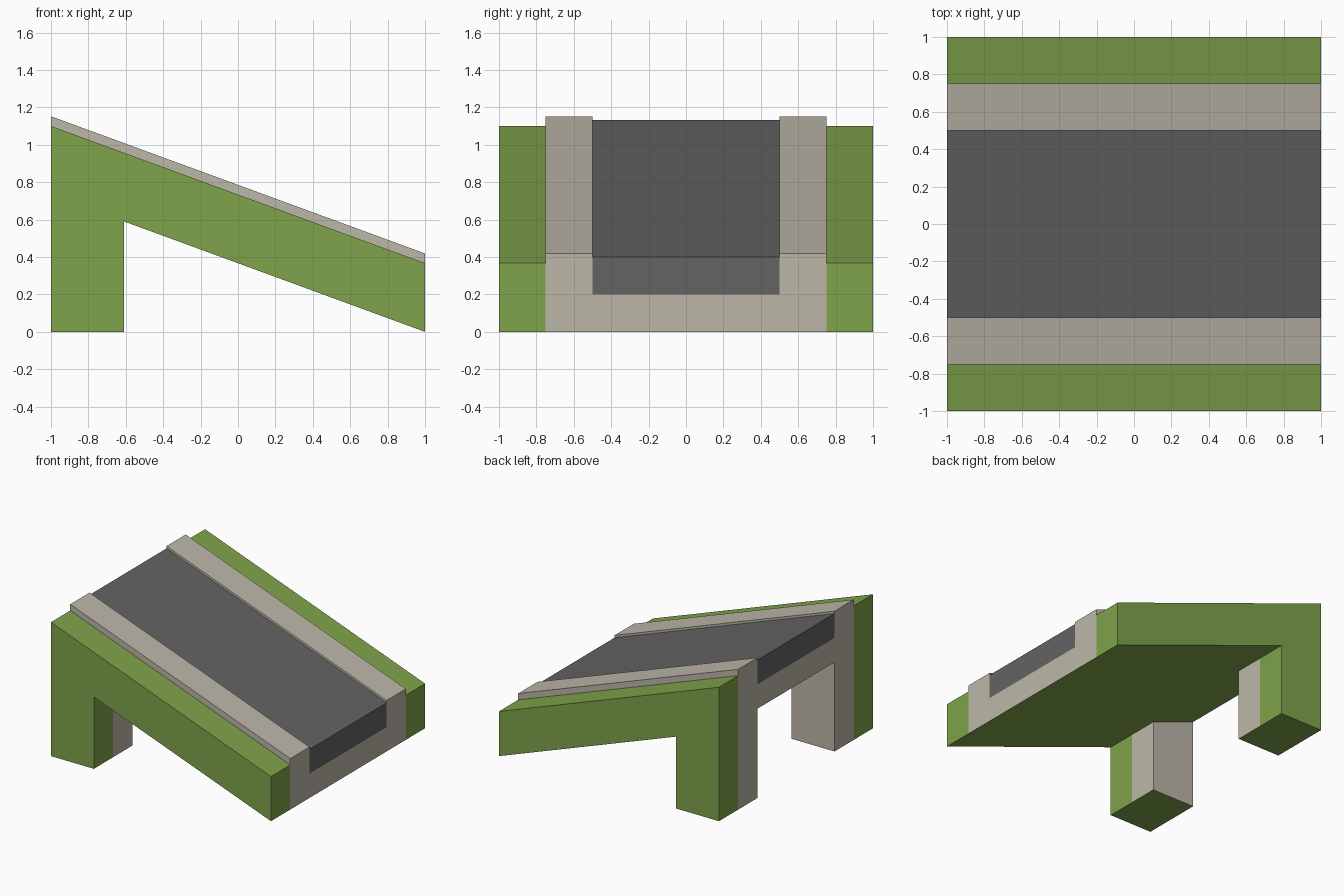
import bpy
import bmesh

cube = bpy.data.objects.get("Cube")
if cube:
    bpy.data.objects.remove(cube, do_unlink=True)


def make_material(name, color):
    mat = bpy.data.materials.new(name)
    mat.use_nodes = True
    mat.diffuse_color = (*color, 1)
    mat.node_tree.nodes["Principled BSDF"].inputs["Base Color"].default_value = (*color, 1)
    return mat


GREEN = make_material("grass green", (0.212, 0.366, 0.070))
STONE = make_material("pale stone", (0.509, 0.474, 0.397))
ASPHALT = make_material("dark asphalt", (0.125, 0.125, 0.125))

SLOPE = 0.3667
LEG_X = -0.61


def ramp(x, offset=0):
    """Height above the sloping underside at x."""
    return SLOPE * (1 - x) + offset


def extrude_profile(name, profile, y0, y1, mat, under=None):
    """Extrude an x-z profile along y; downward faces may take another colour."""
    bm = bmesh.new()
    face = bm.faces.new([bm.verts.new((x, y0, z)) for x, z in profile])
    moved = bmesh.ops.extrude_face_region(bm, geom=[face])["geom"]
    verts = [v for v in moved if isinstance(v, bmesh.types.BMVert)]
    bmesh.ops.translate(bm, verts=verts, vec=(0, y1 - y0, 0))
    bmesh.ops.recalc_face_normals(bm, faces=bm.faces)
    bm.normal_update()
    mesh = bpy.data.meshes.new(name)
    mesh.materials.append(mat)
    if under:
        mesh.materials.append(under)
        for f in bm.faces:
            f.material_index = 1 if f.normal.z < -0.5 else 0
    bm.to_mesh(mesh)
    bm.free()
    obj = bpy.data.objects.new(name, mesh)
    bpy.context.scene.collection.objects.link(obj)
    return obj


def slab(low, high):
    return [(-1, ramp(-1, low)), (1, ramp(1, low)), (1, ramp(1, high)), (-1, ramp(-1, high))]


def legged(high):
    return [(-1, 0), (LEG_X, 0), (LEG_X, ramp(LEG_X)), (1, 0),
            (1, ramp(1, high)), (-1, ramp(-1, high))]


# Grass verges and stone kerbs, each with its leg at the high end
for side, s in (("front", -1), ("back", 1)):
    extrude_profile(side + "_verge", legged(0.367), s * 0.75, s * 1.0, GREEN)
    extrude_profile(side + "_kerb", legged(0.419), s * 0.5, s * 0.75, STONE, GREEN)

# Road bed between the kerbs and the road on top of it
extrude_profile("road_bed", slab(0, 0.2), -0.5, 0.5, STONE, GREEN)
extrude_profile("road_surface", slab(0.2, 0.4), -0.5, 0.5, ASPHALT)
